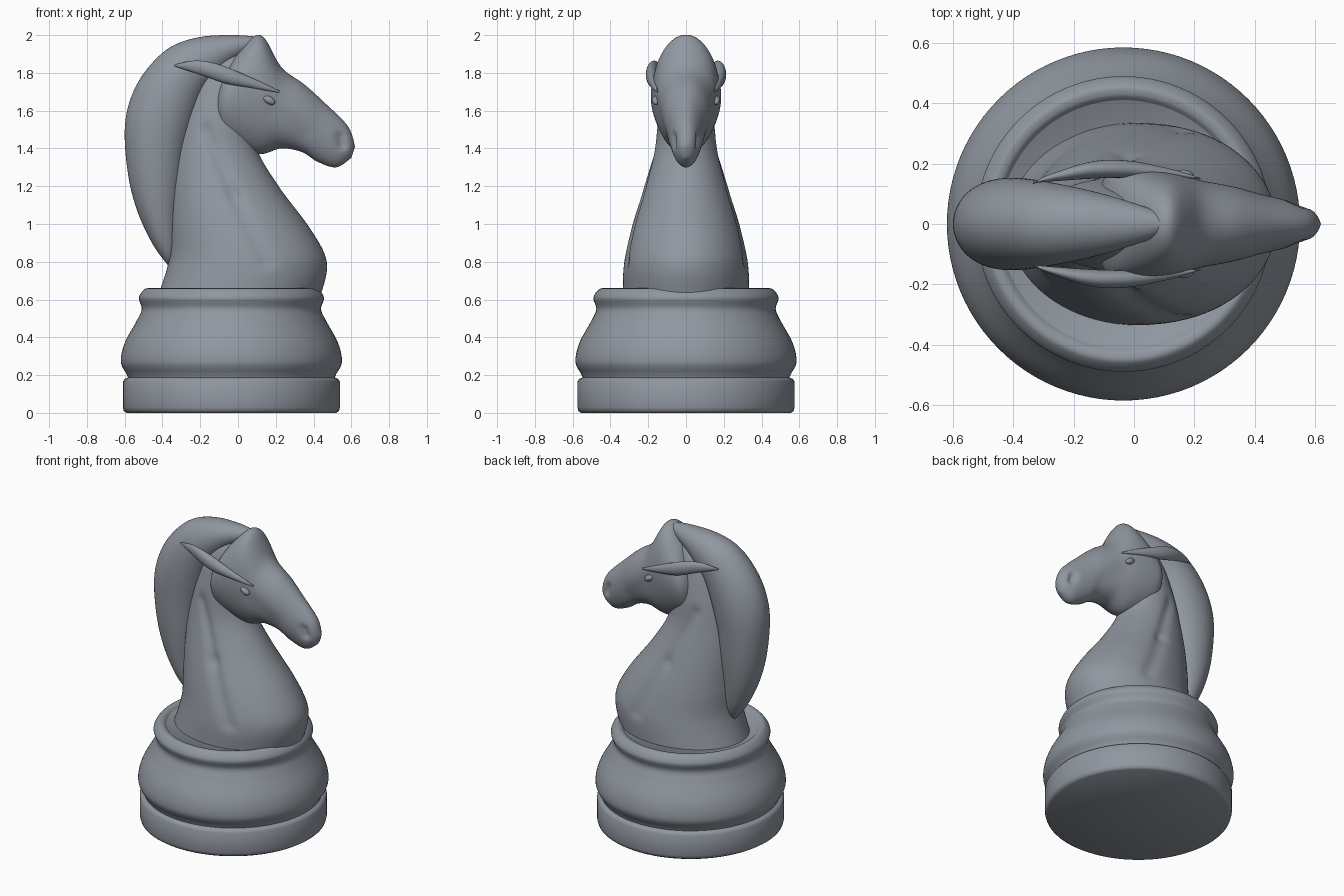
import bpy, bmesh, math
from mathutils import Vector

cube = bpy.data.objects.get("Cube")
if cube:
    bpy.data.objects.remove(cube, do_unlink=True)

grey = bpy.data.materials.new("slate grey")
grey.use_nodes = True
grey.diffuse_color = (.28, .31, .35, 1)
grey.node_tree.nodes["Principled BSDF"].inputs["Base Color"].default_value = grey.diffuse_color


def finish(name, bm):
    """Turn the bmesh into a smooth shaded grey object."""
    bmesh.ops.recalc_face_normals(bm, faces=bm.faces)
    mesh = bpy.data.meshes.new(name)
    bm.to_mesh(mesh)
    bm.free()
    mesh.materials.append(grey)
    obj = bpy.data.objects.new(name, mesh)
    bpy.context.collection.objects.link(obj)
    bpy.ops.object.select_all(action='DESELECT')
    obj.select_set(True)
    bpy.context.view_layer.objects.active = obj
    bpy.ops.object.shade_smooth_by_angle(angle=math.radians(50))
    return obj


def smooth_rows(rows, steps=8):
    """Catmull-Rom interpolation through rows of numbers."""
    out = []
    last = len(rows) - 1
    for i in range(last):
        before, start, end, after = (rows[min(max(i + k, 0), last)] for k in (-1, 0, 1, 2))
        for s in range(steps):
            t = s / steps
            out.append([q + t / 2 * (r - p + t * (2 * p - 5 * q + 4 * r - w + t * (3 * (q - r) + w - p)))
                        for p, q, r, w in zip(before, start, end, after)])
    return out + [rows[-1]]


def bridge(bm, rings):
    """Skin a list of vertex rings and cap both ends."""
    count = len(rings[0])
    for low, high in zip(rings, rings[1:]):
        for j in range(count):
            k = (j + 1) % count
            bm.faces.new((low[j], low[k], high[k], high[j]))
    bm.faces.new(rings[0])
    bm.faces.new(rings[-1])


def press_crease(bm, start, end, radius, depth):
    """Press a soft furrow into both flanks along a line in x and z."""
    start, end = Vector(start), Vector(end)
    along = end - start
    for vert in bm.verts:
        point = Vector((vert.co.x, vert.co.z))
        t = min(max((point - start).dot(along) / along.length_squared, 0), 1)
        gap = (point - start.lerp(end, t)).length / radius
        push = depth * math.exp(-gap * gap)
        if abs(vert.co.y) > push:
            vert.co.y -= math.copysign(push, vert.co.y)


def loft(name, rows, width, centre=lambda t: 0, creases=(), sides=64):
    """Oval rings between opposite edge points (x, z, x, z); width and
    centre give the half width and y position along the loft."""
    bm = bmesh.new()
    rings = []
    stations = smooth_rows(rows)
    for i, (xa, za, xb, zb) in enumerate(stations):
        t = i / (len(stations) - 1)
        depth = math.hypot(xb - xa, zb - za)
        half = max(width(t, depth), .003)
        ring = []
        for j in range(sides):
            angle = math.tau * j / sides
            across = (1 - math.cos(angle)) / 2
            ring.append(bm.verts.new((xa + (xb - xa) * across,
                                      centre(t) + half * math.sin(angle),
                                      za + (zb - za) * across)))
        rings.append(ring)
    bridge(bm, rings)
    for crease in creases:
        press_crease(bm, *crease)
    return finish(name, bm)


def lathe(name, profile, sides=96):
    """Turn (radius, z) points around the axis of the base."""
    bm = bmesh.new()
    bridge(bm, [[bm.verts.new((radius * math.cos(math.tau * j / sides) - .035,
                               radius * math.sin(math.tau * j / sides), z))
                 for j in range(sides)] for radius, z in profile])
    return finish(name, bm)


def swell(t):
    """Zero at both ends, one in the middle."""
    return max(math.sin(math.pi * t), 0)


# Turned base: a plain foot disc, then a belly and collar
lathe("base_foot", [(.555, 0), (.57, .01), (.575, .03), (.575, .165), (.565, .18), (.54, .19)])
lathe("base_belly", smooth_rows([(.545, .18), (.555, .205), (.585, .27), (.565, .37), (.5, .49),
                                 (.475, .55), (.49, .61), (.46, .655), (.43, .657), (.41, .64)]))

# Chest and neck: level rings, as z, back and front
neck = [(.63, -.42, .44), (.75, -.38, .47), (.85, -.36, .455), (1, -.36, .365), (1.2, -.355, .215),
        (1.4, -.33, .1), (1.6, -.28, .08), (1.8, -.2, .06), (1.9, -.1, .04)]
loft("chest_and_neck", [(back, z, front, z) for z, back, front in neck],
     width=lambda t, depth: depth * .39, sides=80,
     creases=[((-.17, 1.5), (-.02, 1.15), .03, .016),
              ((-.02, 1.15), (.15, .8), .035, .016)])

# Mane sweeping down the back of the neck: outer edge, then inner edge
loft("mane", [(.12, 1.99, .11, 1.93), (-.02, 2, -.02, 1.86), (-.2, 1.99, -.1, 1.78),
              (-.36, 1.935, -.17, 1.7), (-.49, 1.81, -.21, 1.6), (-.57, 1.66, -.24, 1.5),
              (-.6, 1.49, -.27, 1.38), (-.58, 1.25, -.29, 1.22), (-.53, 1.06, -.31, 1.05),
              (-.45, .89, -.32, .9), (-.37, .78, -.34, .8)],
     width=lambda t, depth: .153 * swell(t) ** .6)

# Head from cheek to muzzle: brow line, then jaw line
loft("head", [(-.1, 1.75, -.13, 1.6), (0, 1.91, -.08, 1.44), (.12, 2, .1, 1.37),
              (.23, 1.83, .23, 1.4), (.35, 1.74, .34, 1.38), (.45, 1.65, .42, 1.33),
              (.58, 1.52, .52, 1.3), (.62, 1.41, .6, 1.35)],
     width=lambda t, depth: (.225 - .18 * t) * math.sqrt(1 - (2 * t - 1) ** 6),
     creases=[((.54, 1.46), (.55, 1.42), .022, .02),
              ((.2, 1.6), (.34, 1.48), .06, .008)])

# Swept-back ears and small eyes on each flank
for side, label in ((1, "left"), (-1, "right")):
    loft(label + "_ear", [(-.335, 1.845, -.335, 1.835), (-.22, 1.865, -.2, 1.79),
                          (-.1, 1.845, -.07, 1.745), (.06, 1.78, .07, 1.72), (.22, 1.705, .22, 1.695)],
         width=lambda t, depth: .03 * swell(t),
         centre=lambda t: side * (.135 + .015 * t + .04 * swell(t)), sides=24)
    bpy.ops.mesh.primitive_uv_sphere_add(segments=24, ring_count=12, radius=1,
                                         location=(.165, side * .16, 1.655), rotation=(0, .5, 0))
    eye = bpy.context.object
    eye.name = label + "_eye"
    eye.scale = (.035, .02, .02)
    eye.data.materials.append(grey)
    bpy.ops.object.shade_smooth()
